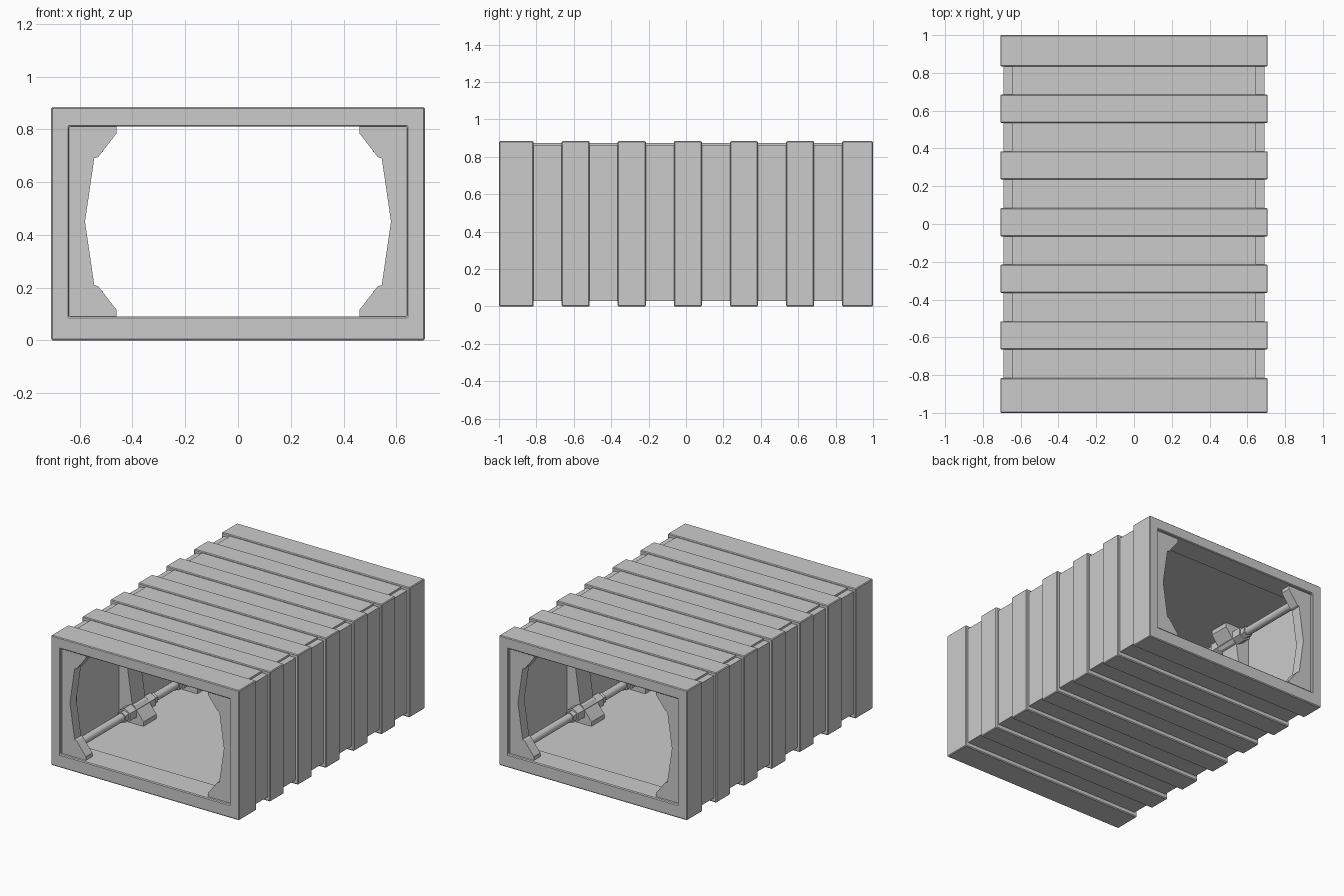
import bpy, bmesh
from math import pi
from mathutils import Matrix

if "Cube" in bpy.data.objects:
    bpy.data.objects.remove(bpy.data.objects["Cube"])


def make_object(name, bm):
    bmesh.ops.recalc_face_normals(bm, faces=bm.faces)
    mesh = bpy.data.meshes.new(name)
    bm.to_mesh(mesh)
    bm.free()
    ob = bpy.data.objects.new(name, mesh)
    bpy.context.collection.objects.link(ob)
    return ob


def rect(x, z0, z1):
    return [(-x, z0), (x, z0), (x, z1), (-x, z1)]


def tube(name, outer, inner, y0, y1):
    """Hollow rectangular section running along y."""
    bm = bmesh.new()
    loops = [[bm.verts.new((x, y, z)) for x, z in pts]
             for pts, y in ((outer, y0), (outer, y1), (inner, y1), (inner, y0))]
    for a in range(4):
        p, q = loops[a], loops[(a + 1) % 4]
        for i in range(4):
            j = (i + 1) % 4
            bm.faces.new((p[i], p[j], q[j], q[i]))
    return make_object(name, bm)


def prism(name, pts, y0, y1):
    """Solid x-z profile extruded along y."""
    bm = bmesh.new()
    a = [bm.verts.new((x, y0, z)) for x, z in pts]
    b = [bm.verts.new((x, y1, z)) for x, z in pts]
    bm.faces.new(a)
    bm.faces.new(b[::-1])
    for i in range(len(pts)):
        j = (i + 1) % len(pts)
        bm.faces.new((a[i], a[j], b[j], b[i]))
    return make_object(name, bm)


def rod(name, x, z, r, y0, y1, sides):
    bm = bmesh.new()
    bmesh.ops.create_cone(bm, cap_ends=True, segments=sides, radius1=r, radius2=r, depth=y1 - y0,
                          matrix=Matrix.Translation((x, (y0 + y1) / 2, z)) @ Matrix.Rotation(pi / 2, 4, 'X'))
    ob = make_object(name, bm)
    if sides > 8:
        for p in ob.data.polygons:
            p.use_smooth = len(p.vertices) == 4
    return ob


# inner shell and raised roof panel
tube("shell", rect(0.69, 0.03, 0.862), rect(0.645, 0.085, 0.815), -0.98, 0.98)
prism("roof_panel", rect(0.645, 0.84, 0.875), -0.97, 0.97)

# outer ribs: two end frames and five between
ribs = [(-1, -0.815)] + [(y, y + 0.15) for y in (-0.665, -0.365, -0.065, 0.235, 0.535)] + [(0.835, 1)]
for y0, y1 in ribs:
    end = abs(y0) == 1 or y1 == 1
    inner = rect(0.64, 0.09, 0.81) if end else rect(0.66, 0.07, 0.83)
    frame = tube("end_frame" if end else "outer_rib", rect(0.708, 0, 0.884), inner, y0, y1)
    bevel = frame.modifiers.new("chamfer", 'BEVEL')
    bevel.width, bevel.segments = 0.005, 1

# wall brackets with gusseted corners, pipes and hexagonal couplings
MID = 0.45
half = [(0.58, 0), (0.545, 0.24), (0.53, 0.245), (0.46, 0.335), (0.46, 0.366), (0.65, 0.366)]
profile = half + [(x, -z) for x, z in half[:0:-1]]
for s in (-1, 1):
    pts = [(s * x, MID + z) for x, z in profile]
    for y0, y1 in ((-0.98, -0.91), (-0.36, -0.22), (0.22, 0.36), (0.91, 0.98)):
        prism("wall_bracket", pts, y0, y1)
    for z in (0.16, 0.74):
        rod("pipe", s * 0.555, z, 0.027, -0.94, 0.94, 16)
        for y in (-0.29, 0.29):
            rod("coupling", s * 0.555, z, 0.05, y - 0.14, y + 0.14, 6)
            rod("coupling_collar", s * 0.555, z, 0.038, y - 0.175, y + 0.175, 6)
